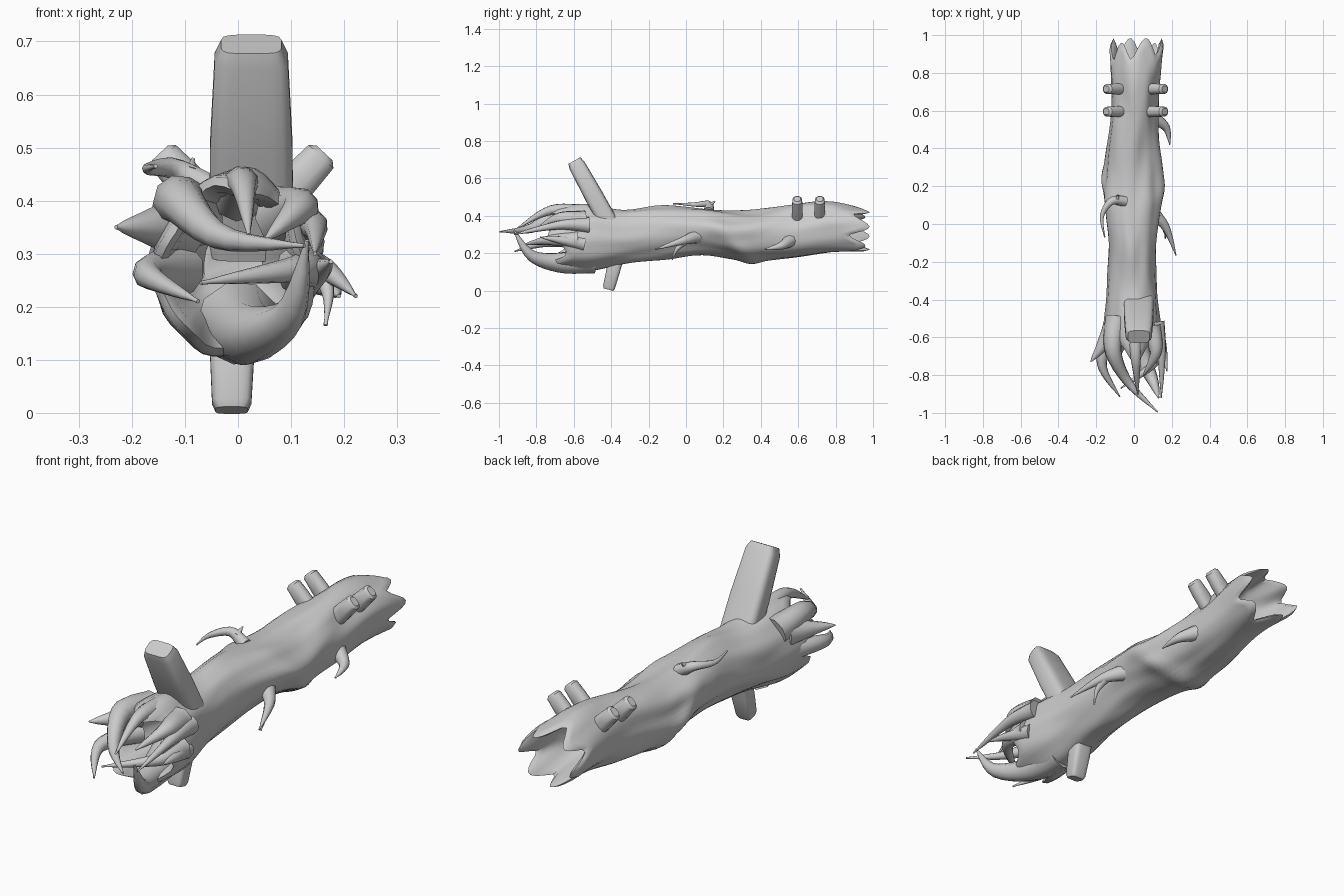
import bpy, bmesh, math
from mathutils import Vector, noise

if "Cube" in bpy.data.objects:
    bpy.data.objects.remove(bpy.data.objects["Cube"])


def spline(rows, t):
    """Catmull-Rom sample through rows, t in 0..1."""
    f = t * (len(rows) - 1)
    i = min(int(f), len(rows) - 2)
    f -= i
    p0, p1, p2, p3 = (rows[min(max(k, 0), len(rows) - 1)] for k in (i - 1, i, i + 1, i + 2))
    return [0.5 * (2 * b + (c - a) * f + (2 * a - 5 * b + 4 * c - d) * f * f
                   + (3 * b - a - 3 * c + d) * f ** 3) for a, b, c, d in zip(p0, p1, p2, p3)]


def make_loft(name, rings, angle=50):
    """Skin a list of rings, capping both ends."""
    bm = bmesh.new()
    vr = [[bm.verts.new(p) for p in r] for r in rings]
    n = len(rings[0])
    for a, b in zip(vr, vr[1:]):
        for j in range(n):
            bm.faces.new((a[j], a[(j + 1) % n], b[(j + 1) % n], b[j]))
    bm.faces.new(vr[0])
    bm.faces.new(vr[-1])
    bmesh.ops.recalc_face_normals(bm, faces=bm.faces)
    me = bpy.data.meshes.new(name)
    bm.to_mesh(me)
    bm.free()
    ob = bpy.data.objects.new(name, me)
    bpy.context.collection.objects.link(ob)
    bpy.context.view_layer.objects.active = ob
    bpy.ops.object.select_all(action='DESELECT')
    ob.select_set(True)
    bpy.ops.object.shade_smooth_by_angle(angle=math.radians(angle))
    return ob


def limb(name, radius, *pts, sides=9, steps=14):
    """Curved root or twig that tapers to a point."""
    c = [Vector(spline(pts, k / steps)) for k in range(steps + 1)]
    rings, t0 = [], (c[1] - c[0]).normalized()
    u = t0.orthogonal().normalized()
    for k, p in enumerate(c):
        t = (c[min(k + 1, steps)] - c[max(k - 1, 0)]).normalized()
        u = t0.rotation_difference(t) @ u
        v, t0 = t.cross(u), t
        r = max(radius * (1 - k / steps) ** .9, .004)
        rings.append([p + r * (math.cos(a) * u + math.sin(a) * v)
                      for a in (2 * math.pi * j / sides for j in range(sides))])
    return make_loft(name, rings)


def peg(name, a, b, side, width, thick, power=.45, n=16, rim=.82):
    """Slightly tapered rounded-rectangle stake from a to b."""
    a, b, side = Vector(a), Vector(b), Vector(side)
    nrm = (b - a).cross(side).normalized()
    rings = []
    for t, k in ((0, 1), (.5, .98), (.93, .87), (1, .87 * rim)):
        ring = []
        for j in range(n):
            q = 2 * math.pi * (j + .5) / n
            cx, sx = math.cos(q), math.sin(q)
            ring.append(a.lerp(b, t) + side * width * k * math.copysign(abs(cx) ** power, cx)
                        + nrm * thick * k * math.copysign(abs(sx) ** power, sx))
        rings.append(ring)
    return make_loft(name, rings, 40)


# Hollow trunk: bottom and top heights at even steps from y = -0.8 to 1
HEIGHTS = [(.12, .42), (.10, .455), (.14, .43), (.17, .455), (.19, .44),
           (.165, .425), (.17, .455), (.20, .47), (.20, .43)]


def trunk_point(y, a, k=1.0):
    z0, z1 = spline(HEIGHTS, min(max((y + .8) / 1.8, 0), 1))
    half = .138 + .013 * math.cos(2 * math.pi * (y - .25) / .82)
    shift = -.008 + .025 * max(y - .4, 0) / .5
    # spiralling fold around the middle plus gentle lumps
    fold = .14 * math.exp(-((y - .21 + .14 * math.sin(a)) / .06) ** 2) * max(0, .55 - .5 * math.sin(a))
    r = k * (1 + fold + .035 * math.sin(3 * a + 5 * y)
             + .09 * noise.noise((2.2 * math.cos(a), 4 * y, 2.2 * math.sin(a))))
    return Vector((shift + half * r * math.cos(a), y,
                   (z0 + z1) / 2 + (z1 - z0) / 2 * r * math.sin(a)))


def front_lip(a):
    return -.69 - .05 * math.sin(5 * a + .6)


def back_lip(a):
    return .875 + .1 * abs(math.sin(3 * a + .9)) ** 1.3 + .015 * math.sin(2 * a)


SEG, ROWS = 48, 60
angles = [2 * math.pi * j / SEG for j in range(SEG)]


def pit(depth):
    """Inner wall rings of a hollow end, listed from the floor to the rim."""
    lip = front_lip if depth < 0 else back_lip
    inset = -.03 if depth > 0 else .03
    return [[trunk_point(depth, a, .4) for a in angles],
            [trunk_point(depth + (.08 if depth > 0 else -.08), a, .68) for a in angles],
            [trunk_point(lip(a) + inset, a, .82) for a in angles]]


outer = []
for i in range(ROWS + 1):
    t = i / ROWS
    edge = .92 if i in (0, ROWS) else 1
    outer.append([trunk_point(front_lip(a) * (1 - t) + back_lip(a) * t, a, edge) for a in angles])
make_loft("hollow_trunk", pit(-.42) + outer + pit(.68)[::-1], 60)

# Clawing roots at the front end
limb("root_upper_sweep", .065, (-.09, -.5, .37), (-.11, -.67, .4), (-.03, -.84, .33), (.125, -.995, .315))
limb("root_lower_hook", .08, (0, -.5, .17), (.03, -.67, .15), (.1, -.83, .19), (.13, -.92, .325))
limb("root_inner_cross", .05, (.12, -.58, .27), (.11, -.73, .27), (-.07, -.87, .245))
limb("root_left_hook", .05, (-.11, -.55, .27), (-.17, -.74, .26), (-.075, -.915, .21))
limb("root_left_stub", .06, (-.11, -.55, .35), (-.17, -.65, .35), (-.23, -.73, .35))
limb("root_top_drip", .05, (0, -.52, .41), (.01, -.72, .43), (.02, -.9, .335))
limb("root_right_curl", .06, (.09, -.55, .37), (.115, -.68, .385), (.05, -.8, .325))
limb("root_right_long", .045, (.12, -.52, .35), (.145, -.68, .35), (.145, -.92, .3))
limb("root_right_short", .04, (.12, -.55, .25), (.155, -.67, .27), (.175, -.78, .285))

# Broken twigs along the sides, some forked
limb("twig_right", .04, (.1, .06, .29), (.17, -.02, .265), (.222, -.165, .22))
limb("twig_right_fork", .02, (.16, -.01, .26), (.17, -.05, .22), (.165, -.075, .165))
limb("twig_right_rear", .04, (.1, .56, .27), (.17, .51, .24), (.19, .42, .22))
limb("twig_left", .03, (-.05, .12, .42), (-.12, .12, .46), (-.17, .04, .46), (-.155, -.07, .465))
limb("twig_left_fork", .018, (-.09, .12, .45), (-.085, .155, .478))

# Large slanted stump on top and the small support leg beneath
peg("upper_stump", (.025, -.385, .31), (.025, -.597, .695), (1, 0, 0), .08, .052)
peg("support_leg", (-.01, -.36, .22), (-.012, -.415, .005), (1, 0, 0), .043, .038)

# Mirrored pairs of short blunt knobs near the broken end
for sx, label in ((1, "right"), (-1, "left")):
    for row, y in (("front", .595), ("rear", .715)):
        d = Vector((sx * .68, 0, .73))
        tip = Vector((sx * .155 + .008, y, .49))
        peg(f"knob_{label}_{row}", tip - d * .14, tip, (d.z, 0, -d.x), .038, .03, .8, 12, .65)
